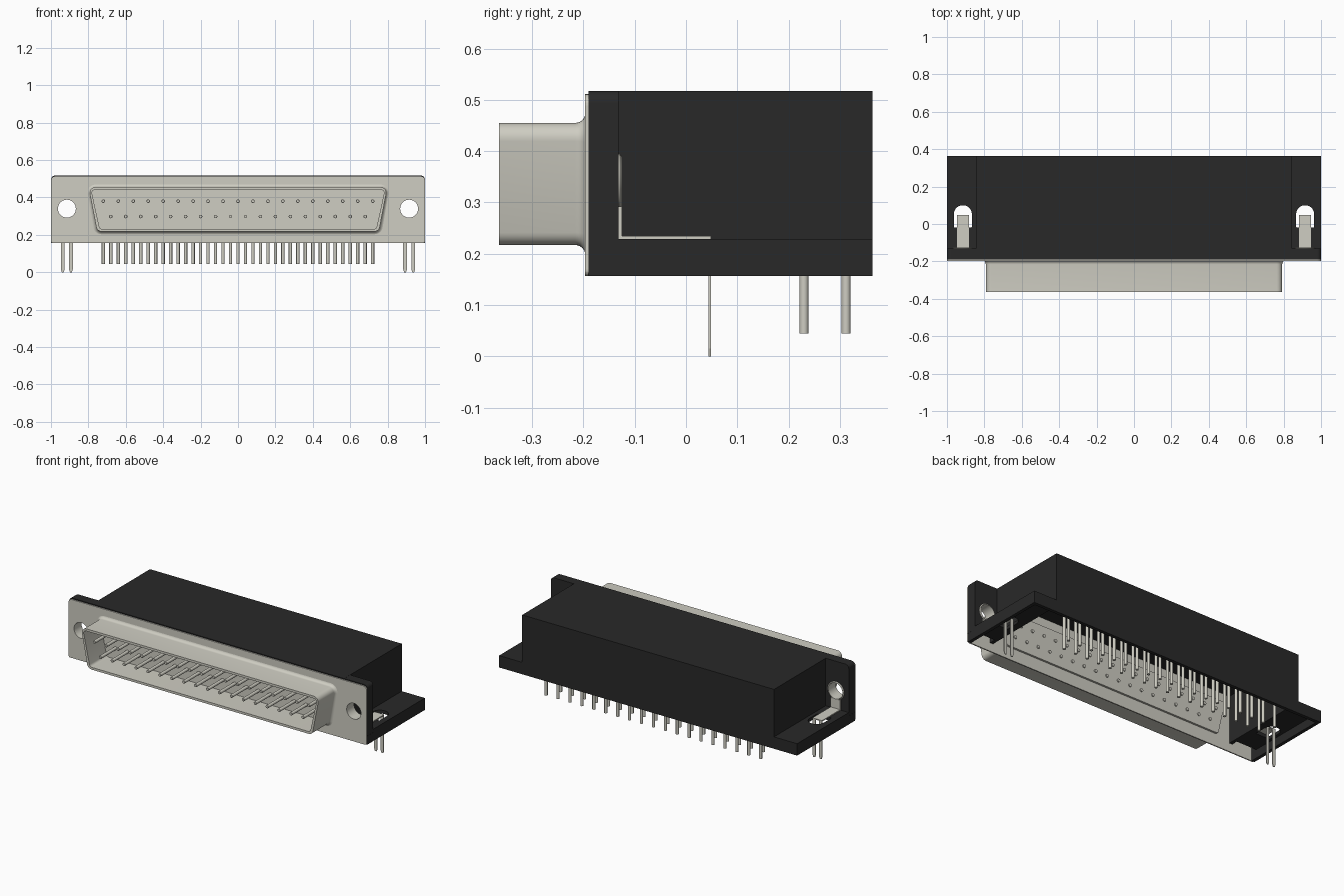
import bpy, bmesh, math
from mathutils import Vector

cube = bpy.data.objects.get("Cube")
if cube:
    bpy.data.objects.remove(cube, do_unlink=True)


def material(name, rgb):
    m = bpy.data.materials.new(name)
    m.use_nodes = True
    m.diffuse_color = (*rgb, 1)
    bsdf = m.node_tree.nodes["Principled BSDF"]
    bsdf.inputs["Base Color"].default_value = (*rgb, 1)
    bsdf.inputs["Roughness"].default_value = 0.6
    return m


METAL = material("warm grey metal", (0.62, 0.61, 0.54))
BLACK = material("black plastic", (0.022, 0.022, 0.022))


def place(axis, p, q, t):
    return Vector((p, t, q)) if axis == "Y" else Vector((p, q, t))


def loft(bm, rings, axis, loop=False):
    """Join rings of equal length; each ring is (points, position on axis)."""
    rows = [[bm.verts.new(place(axis, p, q, t)) for p, q in pts] for pts, t in rings]
    pairs = list(zip(rows, rows[1:])) + ([(rows[-1], rows[0])] if loop else [])
    n = len(rows[0])
    for a, b in pairs:
        for i in range(n):
            j = (i + 1) % n
            bm.faces.new((a[i], a[j], b[j], b[i]))
    if not loop:
        bm.faces.new(rows[0])
        bm.faces.new(rows[-1])


def finish(bm, name, mat, smooth=False):
    bmesh.ops.recalc_face_normals(bm, faces=bm.faces)
    mesh = bpy.data.meshes.new(name)
    bm.to_mesh(mesh)
    bm.free()
    ob = bpy.data.objects.new(name, mesh)
    bpy.context.collection.objects.link(ob)
    ob.data.materials.append(mat)
    if smooth:
        bpy.ops.object.select_all(action="DESELECT")
        ob.select_set(True)
        bpy.context.view_layer.objects.active = ob
        bpy.ops.object.shade_smooth_by_angle(angle=math.radians(35))
    return ob


def prism(name, pts, axis, a, b, mat):
    bm = bmesh.new()
    loft(bm, [(pts, a), (pts, b)], axis)
    return finish(bm, name, mat)


def box(name, x, y, z, mat):
    return prism(name, [(x[0], y[0]), (x[1], y[0]), (x[1], y[1]), (x[0], y[1])],
                 "Z", z[0], z[1], mat)


def circle(cx, cy, r, n=32):
    return [(cx + r * math.cos(math.tau * i / n), cy + r * math.sin(math.tau * i / n))
            for i in range(n)]


def tube(name, cx, cz, rings, mat):
    """Closed ring profile of (radius, y) swept around a y axis."""
    bm = bmesh.new()
    loft(bm, [(circle(cx, cz, r), y) for r, y in rings], "Y", loop=True)
    finish(bm, name, mat, True)


def rounded(corners, radii, steps=6):
    """Round each corner of a counter-clockwise convex polygon."""
    pts = []
    for i, c in enumerate(corners):
        c, r = Vector(c), radii[i]
        u = (Vector(corners[i - 1]) - c).normalized()
        v = (Vector(corners[(i + 1) % len(corners)]) - c).normalized()
        half = u.angle(v) / 2
        mid = c + (u + v).normalized() * r / math.sin(half)
        start = c + u * r / math.tan(half) - mid
        sweep = math.pi - 2 * half
        for k in range(steps + 1):
            a = sweep * k / steps
            pts.append((mid.x + start.x * math.cos(a) - start.y * math.sin(a),
                        mid.y + start.x * math.sin(a) + start.y * math.cos(a)))
    return pts


def d_outline(off):
    """Rounded trapezoid of the plug, grown by off."""
    lo, hi = 0.217 - off, 0.455 + off
    wb, wt = 0.753 + off, 0.799 + off
    return rounded([(-wb, lo), (wb, lo), (wt, hi), (-wt, hi)], [0.03 + off] * 4)


def cut(ob, cutter):
    mod = ob.modifiers.new("hole", "BOOLEAN")
    mod.operation, mod.solver, mod.object = "DIFFERENCE", "EXACT", cutter
    cutter.hide_render = True
    bpy.context.view_layer.objects.active = ob
    bpy.ops.object.modifier_apply(modifier=mod.name)
    bpy.data.objects.remove(cutter, do_unlink=True)


HOLE_X, HOLE_Z, HOLE_R = 0.915, 0.34, 0.048
BOTTOM, TOP, BACK = 0.157, 0.517, 0.363
FRONT, STEP, LEDGE = -0.19, -0.132, 0.229
HALF, WALL = 0.845, 0.02

# Metal flange with two screw holes
flange = prism("flange", rounded([(-1, BOTTOM), (1, BOTTOM), (1, 0.511), (-1, 0.511)],
                                 [0.012, 0.012, 0.022, 0.022]), "Y", -0.197, FRONT, METAL)
for s in (-1, 1):
    cut(flange, prism("cutter", circle(s * HOLE_X, HOLE_Z, HOLE_R), "Y", -0.3, 0, METAL))

# Plug shell: flared root, straight wall, open front, floor inside
bm = bmesh.new()
flare = [(d_outline(0.02 * (1 - math.sin(a))), -0.196 - 0.02 * (1 - math.cos(a)))
         for a in [math.pi / 2 * k / 6 for k in range(7)]]
loft(bm, flare + [(d_outline(0), -0.364), (d_outline(-0.014), -0.364),
                  (d_outline(-0.014), -0.202)], "Y")
finish(bm, "plug_shell", METAL, True)

# Insulator slab behind the flange
prism("insulator_back", d_outline(-0.015), "Y", -0.191, -0.178, METAL)

# Contact pins and solder legs in two staggered rows
pins, legs = bmesh.new(), bmesh.new()
for count, z, y in ((19, 0.38, 0.312), (18, 0.298, 0.23)):
    for i in range(count):
        x = (i - (count - 1) / 2) * 0.08
        loft(pins, [(circle(x, z, r, 12), t) for r, t in
                    ((0.008, -0.352), (0.0095, -0.35), (0.0095, -0.172))], "Y")
        loft(legs, [(circle(x, y, 0.0088, 12), t) for t in (0.045, 0.35)], "Z")
finish(pins, "contact_pins", METAL, True)
finish(legs, "solder_legs", METAL, True)

# Hood, open below
box("hood_top", (-HALF, HALF), (FRONT, BACK), (TOP - WALL, TOP), BLACK)
box("hood_back", (-HALF, HALF), (BACK - WALL, BACK), (BOTTOM, TOP - WALL), BLACK)

for s, side in ((-1, "right"), (1, "left")):
    # Hood side wall, ending at the hollow ledge
    box(side + "_hood_side", (s * (HALF - WALL), s * HALF), (FRONT, BACK - WALL),
        (LEDGE - WALL, TOP - WALL), BLACK)

    # Hollow mounting ear: back plate, top, outer wall and screw boss
    corners = [(HALF, LEDGE - WALL), (1, LEDGE - WALL), (1, TOP), (HALF, TOP)]
    ear_pts = rounded(corners, [0.0005, 0.0005, 0.022, 0.0005])
    hollow = [(HALF - 0.01, 0.1), (1 - WALL, 0.1),
              (1 - WALL, TOP - WALL), (HALF - 0.01, TOP - WALL)]
    ear = prism(side + "_ear", [(s * x, z) for x, z in ear_pts], "Y", FRONT, STEP, BLACK)
    cut(ear, prism("cutter", [(s * x, z) for x, z in hollow], "Y", -0.3, STEP - WALL, BLACK))
    cut(ear, prism("cutter", circle(s * HOLE_X, HOLE_Z, 0.054), "Y", -0.3, 0, BLACK))
    tube(side + "_screw_boss", s * HOLE_X, HOLE_Z,
         ((0.054, FRONT), (0.065, FRONT), (0.065, STEP - 0.01), (0.054, STEP - 0.01)), BLACK)

    # Hollow base ledge: slotted plate with outer and back rims
    ledge = box(side + "_ledge", (s * HALF, s * 1.0), (STEP, BACK),
                (LEDGE - WALL, LEDGE), BLACK)
    slot = rounded([(s * HOLE_X - 0.048, -0.02), (s * HOLE_X + 0.048, -0.02),
                    (s * HOLE_X + 0.048, 0.1), (s * HOLE_X - 0.048, 0.1)],
                   [0.005, 0.005, 0.046, 0.046])
    cut(ledge, prism("cutter", slot, "Z", 0, 0.4, BLACK))
    box(side + "_outer_rim", (s * (1 - WALL), s * 1.0), (FRONT, BACK),
        (BOTTOM, LEDGE - WALL), BLACK)
    box(side + "_back_rim", (s * HALF, s * (1 - WALL)), (BACK - WALL, BACK),
        (BOTTOM, LEDGE - WALL), BLACK)

    # Screw sleeve through the ear, with a slightly domed rear rim
    tube(side + "_screw_sleeve", s * HOLE_X, HOLE_Z,
         ((HOLE_R, -0.192), (0.055, -0.192), (0.055, -0.129), (0.05, -0.125),
          (HOLE_R, -0.125)), METAL)

    # Board lock: upright tab, flat strip and two prongs
    span = (s * HOLE_X - 0.032, s * HOLE_X + 0.032)
    box(side + "_lock_tab", span, (STEP, -0.125), (LEDGE, 0.292), METAL)
    box(side + "_lock_strip", span, (STEP, 0.049), (LEDGE, 0.235), METAL)
    for k, where in ((-1, "inner"), (1, "outer")):
        x = s * HOLE_X + k * s * 0.022
        prism(f"{side}_{where}_lock_prong",
              [(x - 0.01, LEDGE), (x - 0.01, 0.015), (x - 0.005, 0),
               (x + 0.005, 0), (x + 0.01, 0.015), (x + 0.01, LEDGE)],
              "Y", 0.044, 0.049, METAL)
